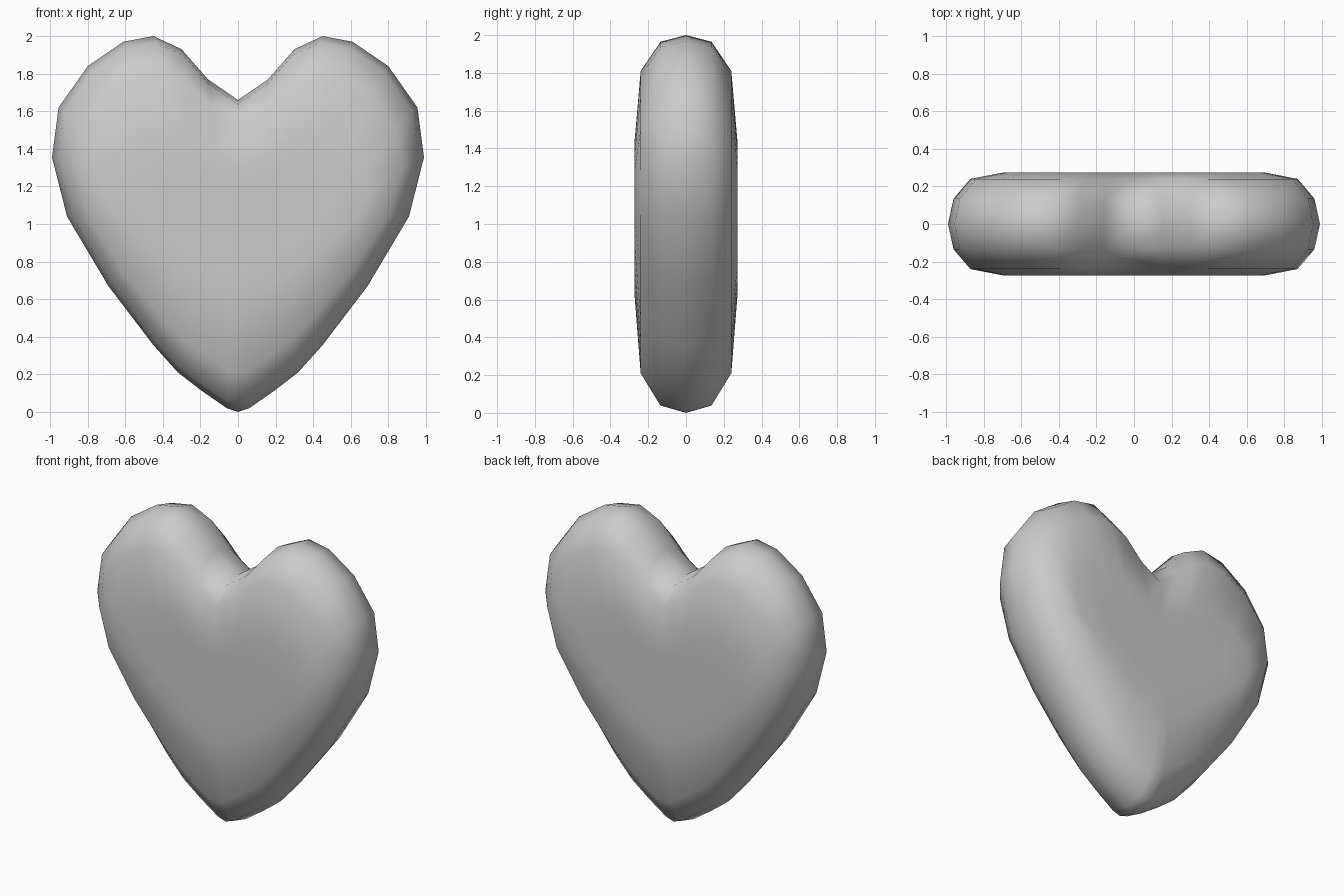
import bpy
import bmesh

cube = bpy.data.objects.get("Cube")
if cube:
    bpy.data.objects.remove(cube)

# Heart outline, left half from the cleft round to the tip, then mirrored
half = [(0, 1.66), (0.16, 1.77), (0.30, 1.93), (0.45, 2.0), (0.61, 1.97),
        (0.80, 1.84), (0.955, 1.62), (0.99, 1.355), (0.91, 1.04),
        (0.69, 0.67), (0.45, 0.355), (0.32, 0.21), (0.19, 0.11),
        (0.06, 0.02), (0, 0.0)]
outline = half + [(-x, z) for x, z in reversed(half[1:-1])]

# Rounded edge: depth, inward shrink in x, inward shrink in z
edge = [(0, 0, 0), (0.135, 0.03, 0.037), (0.24, 0.12, 0.2),
        (0.273, 0.293, 0.6), (0.273, 0.5, 0.75)]
sections = [(-y, sx, sz) for y, sx, sz in reversed(edge[1:])] + edge
CENTRE_Z = 1.05

bm = bmesh.new()
rings = []
for y, sx, sz in sections:
    rings.append([bm.verts.new((x * (1 - sx), y, z + (CENTRE_Z - z) * sz))
                  for x, z in outline])

# Bridge neighbouring rings and close the flat front and back
count = len(outline)
for a, b in zip(rings, rings[1:]):
    for i in range(count):
        j = (i + 1) % count
        bm.faces.new((a[i], a[j], b[j], b[i]))
bm.faces.new(rings[0])
bm.faces.new(rings[-1])
bmesh.ops.recalc_face_normals(bm, faces=bm.faces)
for face in bm.faces:
    face.smooth = True

mesh = bpy.data.meshes.new("heart")
bm.to_mesh(mesh)
bm.free()
heart = bpy.data.objects.new("heart", mesh)
bpy.context.collection.objects.link(heart)

# Plain grey
grey = bpy.data.materials.new("light grey")
grey.use_nodes = True
colour = (0.6, 0.6, 0.6, 1)
grey.diffuse_color = colour
for node in grey.node_tree.nodes:
    if node.type == 'BSDF_PRINCIPLED':
        node.inputs["Base Color"].default_value = colour
mesh.materials.append(grey)
